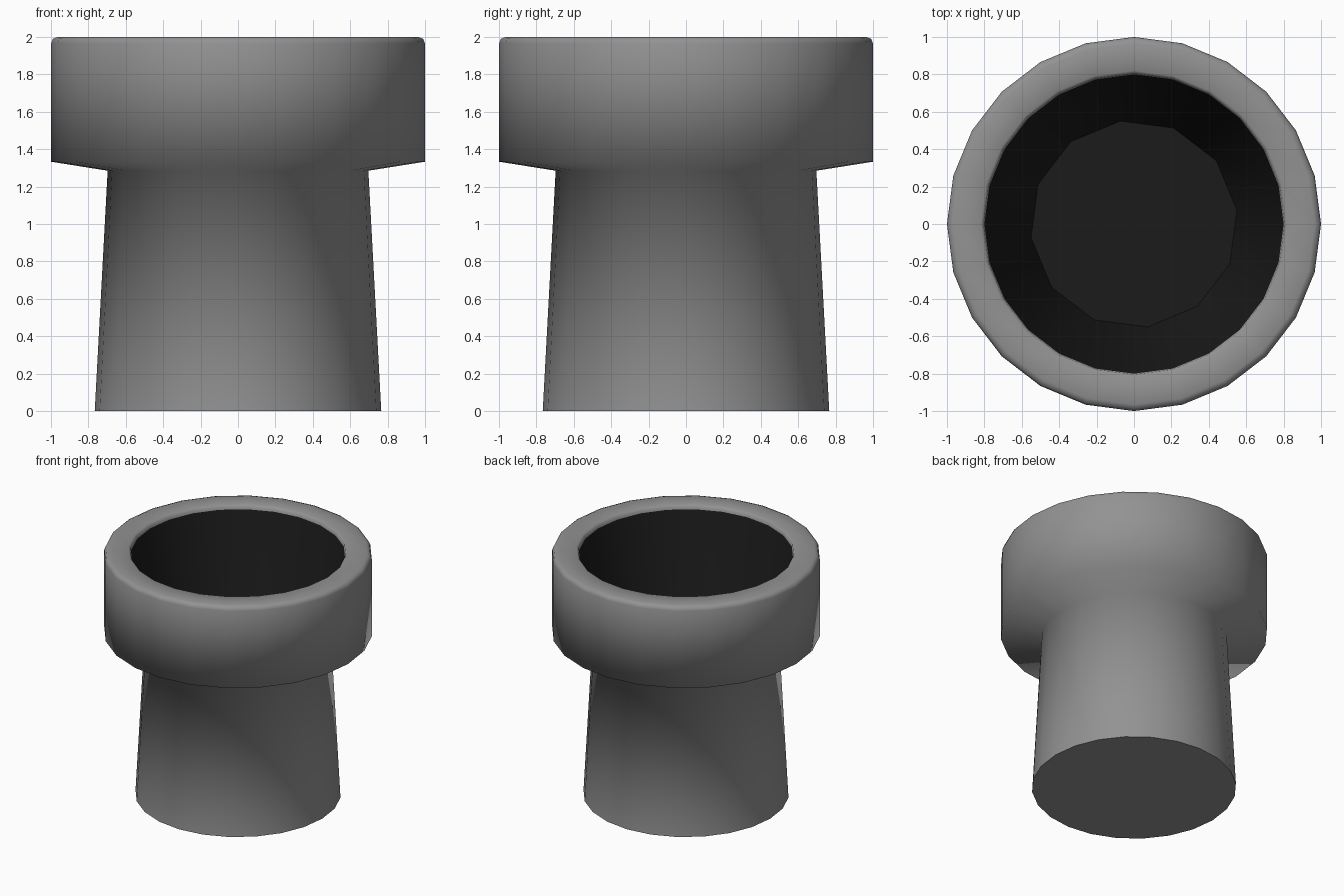
import bpy, bmesh
from math import cos, sin, pi, radians

if "Cube" in bpy.data.objects:
    bpy.data.objects.remove(bpy.data.objects["Cube"])

SIDES = 24


def ring(bm, r, z, n=SIDES, offset=0.0):
    return [bm.verts.new((r * cos(offset + 2 * pi * i / n),
                          r * sin(offset + 2 * pi * i / n), z)) for i in range(n)]


def skin(bm, a, b, mat=0):
    n = len(a)
    for i in range(n):
        j = (i + 1) % n
        bm.faces.new((a[i], a[j], b[j], b[i])).material_index = mat


bm = bmesh.new()

# Outer shell: tapered stem, sloping collar underside, collar, rounded rim
profile = [(0.766, 0), (0.697, 1.285), (1.0, 1.333), (1.0, 1.965),
           (0.99, 1.99), (0.965, 2.0), (0.82, 2.0), (0.805, 1.99), (0.80, 1.965)]
rings = [ring(bm, r, z) for r, z in profile]
for a, b in zip(rings, rings[1:]):
    skin(bm, a, b)
bm.faces.new(rings[0][::-1])

# Dark bore: tapers from the 24-sided mouth to a 12-sided floor
mouth = rings[-1]
half = SIDES // 2
floor = ring(bm, 0.555, 0.85, half, radians(7.5))
for k in range(half):
    a, b, c = mouth[2 * k], mouth[2 * k + 1], mouth[(2 * k + 2) % SIDES]
    f, g = floor[k], floor[(k + 1) % half]
    for tri in ((a, b, f), (b, g, f), (b, c, g)):
        bm.faces.new(tri).material_index = 1
bm.faces.new(floor).material_index = 1

mesh = bpy.data.meshes.new("pipe")
bm.to_mesh(mesh)
bm.free()
pipe = bpy.data.objects.new("pipe", mesh)
bpy.context.collection.objects.link(pipe)

# Dark grey shell and near-black inside
for name, v in (("shell_grey", 0.29), ("inside_dark", 0.011)):
    mat = bpy.data.materials.new(name)
    mat.diffuse_color = (v, v, v, 1)
    mat.use_nodes = True
    mat.node_tree.nodes["Principled BSDF"].inputs["Base Color"].default_value = mat.diffuse_color
    mesh.materials.append(mat)

# Smooth across the whole shell, crisp base and floor
for poly in mesh.polygons:
    poly.use_smooth = len(poly.vertices) < 12
bpy.context.view_layer.objects.active = pipe
pipe.select_set(True)
